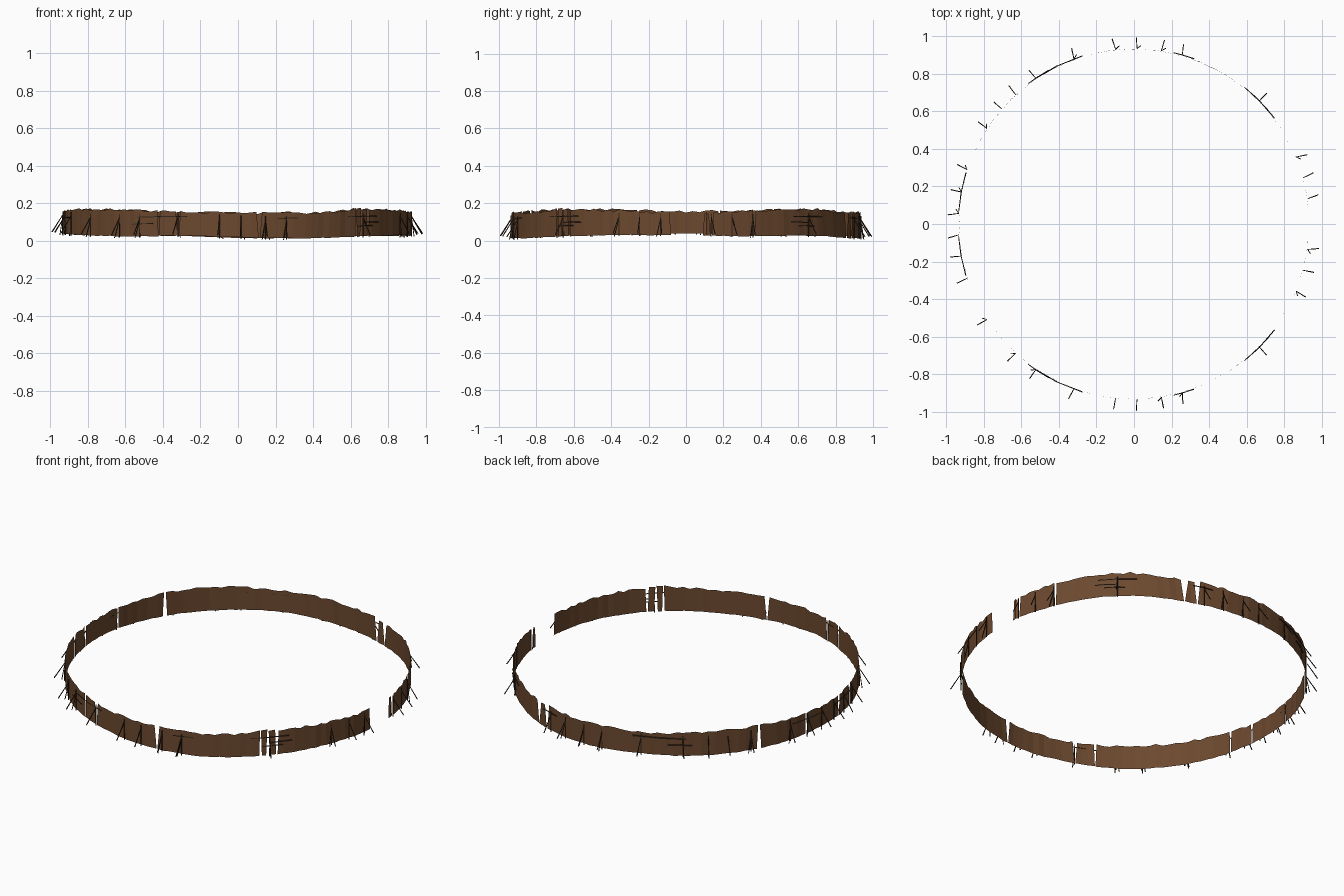
import bpy, math, random
from mathutils import Vector

if "Cube" in bpy.data.objects:
    bpy.data.objects.remove(bpy.data.objects["Cube"])

random.seed(4)
R = 0.932


def material(name, col):
    m = bpy.data.materials.new(name)
    m.diffuse_color = (*col, 1)
    m.use_nodes = True
    m.node_tree.nodes["Principled BSDF"].inputs["Base Color"].default_value = m.diffuse_color
    return m


WOOD = material("brown_wood", (0.15, 0.066, 0.028))
DARK = material("dark_wood", (0.03, 0.018, 0.01))


def make_object(name, verts, faces, mat):
    me = bpy.data.meshes.new(name)
    me.from_pydata(verts, [], faces)
    me.materials.append(mat)
    ob = bpy.data.objects.new(name, me)
    bpy.context.collection.objects.link(ob)
    return ob


def polar(deg, r, z):
    a = math.radians(deg)
    return Vector((r * math.cos(a), r * math.sin(a), z))


def lerp_table(table, deg):
    deg = (deg + 180) % 360 - 180
    for (a0, v0), (a1, v1) in zip(table, table[1:]):
        if a0 <= deg <= a1:
            return v0 + (v1 - v0) * (deg - a0) / (a1 - a0)


# Wall heights around the ring (angle, height)
BOTTOM = [(-180, .04), (-160, .033), (-130, .022), (-105, .028), (-90, .017), (-70, .011),
          (-50, .02), (-25, .03), (0, .03), (20, .023), (42, .028), (72, .013), (90, .014),
          (110, .025), (135, .025), (165, .033), (180, .04)]
TOP = [(-180, .155), (-155, .166), (-135, .167), (-115, .156), (-90, .149), (-60, .149), (-48, .17),
       (-30, .166), (-8, .15), (8, .148), (30, .168), (48, .17), (60, .152), (90, .149),
       (115, .156), (135, .168), (155, .165), (180, .155)]

# Gaps between wall sections: angle, width at top, width at bottom (degrees)
GAPS = [(0.3, 11.5, 10.5), (8.3, 1.6, .4), (23, .9, .3), (67, 2.6, .3), (71.5, 2.2, .4),
        (150, .6, 1.6), (169, .4, .8), (187, .9, .3), (196, .8, .3), (243, .9, .2),
        (250, 1.6, .3), (277, 1.9, .3), (312.5, .3, .9), (315, .4, 1.2), (318, 1.2, .5)]

verts, faces = [], []
for i, g in enumerate(GAPS):
    h = GAPS[(i + 1) % len(GAPS)]
    end = h[0] + (360 if i == len(GAPS) - 1 else 0)
    t0, t1 = g[0] + g[1] / 2, end - h[1] / 2
    b0, b1 = g[0] + g[2] / 2, end - h[2] / 2
    n = max(1, round((end - g[0]) / 2.2))
    base = len(verts)
    for k in range(n + 1):
        ta, ba = t0 + (t1 - t0) * k / n, b0 + (b1 - b0) * k / n
        r = R + random.uniform(-.002, .002)
        verts.append(polar(ba, r, lerp_table(BOTTOM, ba) + random.uniform(-.002, .002)))
        verts.append(polar(ta, r, lerp_table(TOP, ta) + random.uniform(-.007, .006)))
        if k:
            q = base + 2 * k
            faces.append((q - 2, q, q + 1, q - 1))
make_object("palisade_wall", verts, faces, WOOD)


def add_pole(data, a, b, rad):
    """Three-sided pole that tapers towards its end."""
    vs, fs = data
    d = (b - a).normalized()
    u = d.orthogonal().normalized()
    w = d.cross(u)
    s = len(vs)
    for p, r in ((a, rad), (b, rad * .7)):
        for k in range(3):
            t = k * math.tau / 3
            vs.append(p + u * r * math.cos(t) + w * r * math.sin(t))
    for k in range(3):
        j = (k + 1) % 3
        fs.append((s + k, s + j, s + 3 + j, s + 3 + k))
    fs.extend([(s + 2, s + 1, s), (s + 3, s + 4, s + 5)])


struts, posts, rails = ([], []), ([], []), ([], [])

# Leaning struts and upright posts, mirrored across the entrance axis
ANGLES = [8.3, 15.3, 22.5, 44.5, 74, 81, 89, 96, 110, 124, 132.5, 147, 162, 169.5, 176.5]
for a in ANGLES:
    for s in (1, -1):
        lean = random.uniform(-.8, .8)
        foot = .993
        z = lerp_table(BOTTOM, a * s)
        add_pole(struts, polar(a * s + lean, foot, z + .008), polar(a * s, R + .003, z + .1), .0035)
        if random.random() < .5:
            add_pole(struts, polar(a * s - 1.2, R + .02, z - .008),
                     polar(a * s, R + .004, z + .09), .003)
        add_pole(posts, polar(a * s, R + .004, z - .006), polar(a * s, R + .004, z + .118), .0035)
add_pole(struts, polar(139, .99, .04), polar(139, R + .003, .13), .0035)

# Short horizontal repair rails: start, end, height
for a0, a1, z in [(38, 51, .13), (40, 47, .08), (37, 44, .1), (107, 125, .128), (119, 127, .09),
                  (70, 77, .12), (163, 176, .125)]:
    for s in (1, -1):
        m = (a0 + a1) / 2
        add_pole(rails, polar(a0 * s, R + .005, z), polar(m * s, R + .005, z), .0035)
        add_pole(rails, polar(m * s, R + .005, z), polar(a1 * s, R + .005, z - .003), .0035)

make_object("leaning_struts", *struts, DARK)
make_object("wall_posts", *posts, DARK)
make_object("repair_rails", *rails, DARK)
